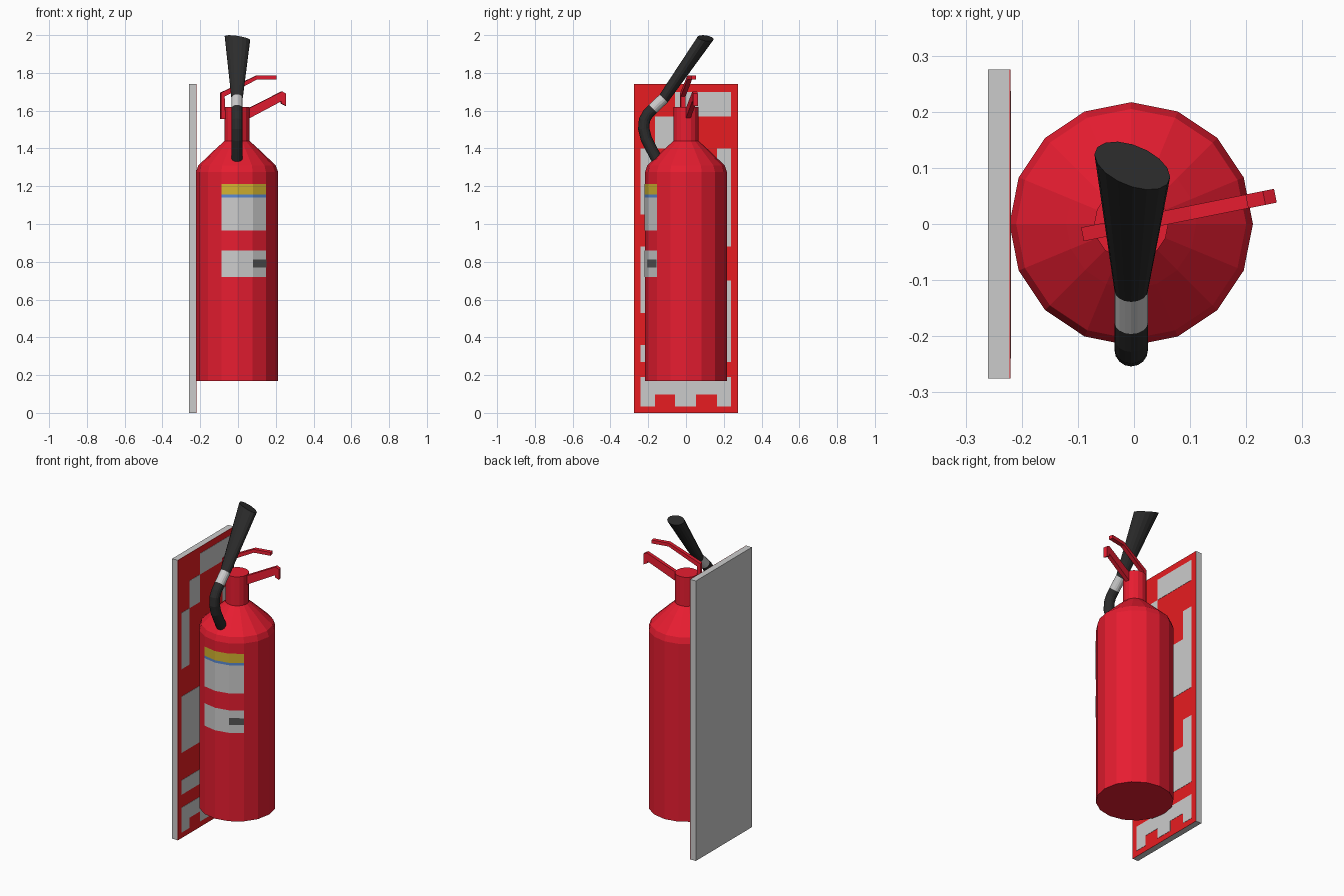
import bpy, bmesh, math
from mathutils import Vector

if "Cube" in bpy.data.objects:
    bpy.data.objects.remove(bpy.data.objects["Cube"])


def material(name, rgb):
    m = bpy.data.materials.new(name)
    m.diffuse_color = (*rgb, 1)
    m.use_nodes = True
    m.node_tree.nodes["Principled BSDF"].inputs["Base Color"].default_value = m.diffuse_color
    return m


RED = material("red", (0.80, 0.012, 0.03))
BOARD_RED = material("board_red", (0.80, 0.012, 0.015))
BLACK = material("black", (0.025, 0.025, 0.025))
DARK = material("dark_grey", (0.09, 0.09, 0.09))
YELLOW = material("yellow", (0.65, 0.45, 0.03))
BLUE = material("blue", (0.1, 0.25, 0.65))
CX = -0.005  # axis of the cylinder
R = 0.217


def make(name, bm, mat=None):
    bmesh.ops.recalc_face_normals(bm, faces=bm.faces)
    me = bpy.data.meshes.new(name)
    bm.to_mesh(me)
    bm.free()
    ob = bpy.data.objects.new(name, me)
    bpy.context.collection.objects.link(ob)
    if mat:
        me.materials.append(mat)
    return ob


def loft(name, rings, mat=None):
    """Skin a list of closed point rings and cap both ends."""
    bm = bmesh.new()
    vs = [[bm.verts.new(p) for p in ring] for ring in rings]
    n = len(vs[0])
    for a, b in zip(vs, vs[1:]):
        for i in range(n):
            bm.faces.new((a[i], a[(i + 1) % n], b[(i + 1) % n], b[i]))
    bm.faces.new(vs[0])
    bm.faces.new(vs[-1])
    return make(name, bm, mat)


def ellipse(c, u, v, n=16):
    c, u, v = Vector(c), Vector(u), Vector(v)
    return [c + u * math.cos(2 * math.pi * i / n) + v * math.sin(2 * math.pi * i / n) for i in range(n)]


def box(name, lo, hi, mat=None):
    bm = bmesh.new()
    bmesh.ops.create_cube(bm, size=1)
    for v in bm.verts:
        v.co = [lo[k] + (v.co[k] + 0.5) * (hi[k] - lo[k]) for k in range(3)]
    return make(name, bm, mat)


# Cylinder with shoulder and neck
profile = [(R, 0.17), (R, 1.275), (0.205, 1.31), (0.116, 1.395), (0.066, 1.44), (0.066, 1.62)]
loft("cylinder_body", [ellipse((CX, 0, z), (r, 0, 0), (0, r, 0)) for r, z in profile], RED)


# Labels: sheets following the facets at the front
def label(name, z0, z1, first, last, mat=None, lift=0.0015):
    bm = bmesh.new()
    cols = []
    for k in range(first, last + 1):
        a = math.radians(270 + 22.5 * k)
        x, y = CX + (R + lift) * math.cos(a), (R + lift) * math.sin(a)
        cols.append((bm.verts.new((x, y, z0)), bm.verts.new((x, y, z1))))
    for a, b in zip(cols, cols[1:]):
        bm.faces.new((a[0], b[0], b[1], a[1]))
    make(name, bm, mat)


label("upper_label", 0.965, 1.14, -1, 2)
label("blue_label_line", 1.14, 1.155, -1, 2, BLUE)
label("yellow_label_band", 1.155, 1.212, -1, 2, YELLOW)
label("lower_label", 0.72, 0.86, -1, 2)
label("dark_label_patch", 0.77, 0.812, 1, 2, DARK, 0.003)


# Hose, clamp band and flattened horn
def tube_rings(path, r):
    rings = []
    for i, (y, z) in enumerate(path):
        a, b = path[max(i - 1, 0)], path[min(i + 1, len(path) - 1)]
        t = Vector((b[0] - a[0], b[1] - a[1])).normalized()
        rings.append(ellipse((CX, y, z), (r, 0, 0), (0, r * t.y, -r * t.x)))
    return rings


path = [(-0.15, 1.335), (-0.182, 1.395), (-0.21, 1.45), (-0.224, 1.505), (-0.22, 1.55),
        (-0.204, 1.58), (-0.175, 1.61), (-0.118, 1.665)]
tube = tube_rings(path, 0.03)
mouth = ellipse((CX + 0.002, 0.104, 1.984), (0.0675, -0.02, -0.01), (0, 0.038, -0.012))
loft("hose", tube[:-1], BLACK)
loft("hose_clamp", tube[-2:])
loft("discharge_horn", [tube[-1], mouth], BLACK)


# Levers: side profiles extruded along a slightly turned plane
def lever(name, pts, width=0.025):
    a = math.radians(11.3)
    d, n = Vector((math.cos(a), math.sin(a), 0)), Vector((-math.sin(a), math.cos(a), 0))
    loft(name, [[d * (x / math.cos(a)) + n * s + Vector((0, 0, z)) for x, z in pts]
                for s in (-width / 2, width / 2)], RED)


lever("squeeze_lever", [(-0.092, 1.555), (-0.092, 1.695), (0.1, 1.787), (0.202, 1.787),
                        (0.202, 1.766), (0.1, 1.766), (-0.073, 1.675), (-0.068, 1.555)])
lever("carry_handle", [(0.04, 1.55), (0.04, 1.605), (0.232, 1.702), (0.252, 1.69),
                       (0.252, 1.625), (0.228, 1.638), (0.228, 1.65)])

# Wall board and its red face
box("wall_board", (-0.26, -0.275, 0), (-0.222, 0.275, 1.74))
box("board_face", (-0.222, -0.275, 0), (-0.2205, 0.275, 1.74), BOARD_RED)

# Stepped pale pattern on the board: column span, z range
cols = [-0.24, -0.163, -0.058, 0.053, 0.163, 0.237]
pattern = [(2, 5, 1.57, 1.70), (1, 2, 1.40, 1.57), (0, 1, 1.05, 1.40), (0, 2, 0.53, 0.88),
           (0, 2, 0.27, 0.36), (0, 5, 0.098, 0.19), (0, 1, 0.035, 0.098), (2, 3, 0.035, 0.098),
           (4, 5, 0.035, 0.098), (4, 5, 0.88, 1.40), (3, 4, 0.88, 1.22),
           (4, 5, 0.27, 0.70), (3, 4, 0.27, 0.53)]
for c0, c1, z0, z1 in pattern:
    box("board_stripe", (-0.2205, cols[c0], z0), (-0.219, cols[c1], z1))
